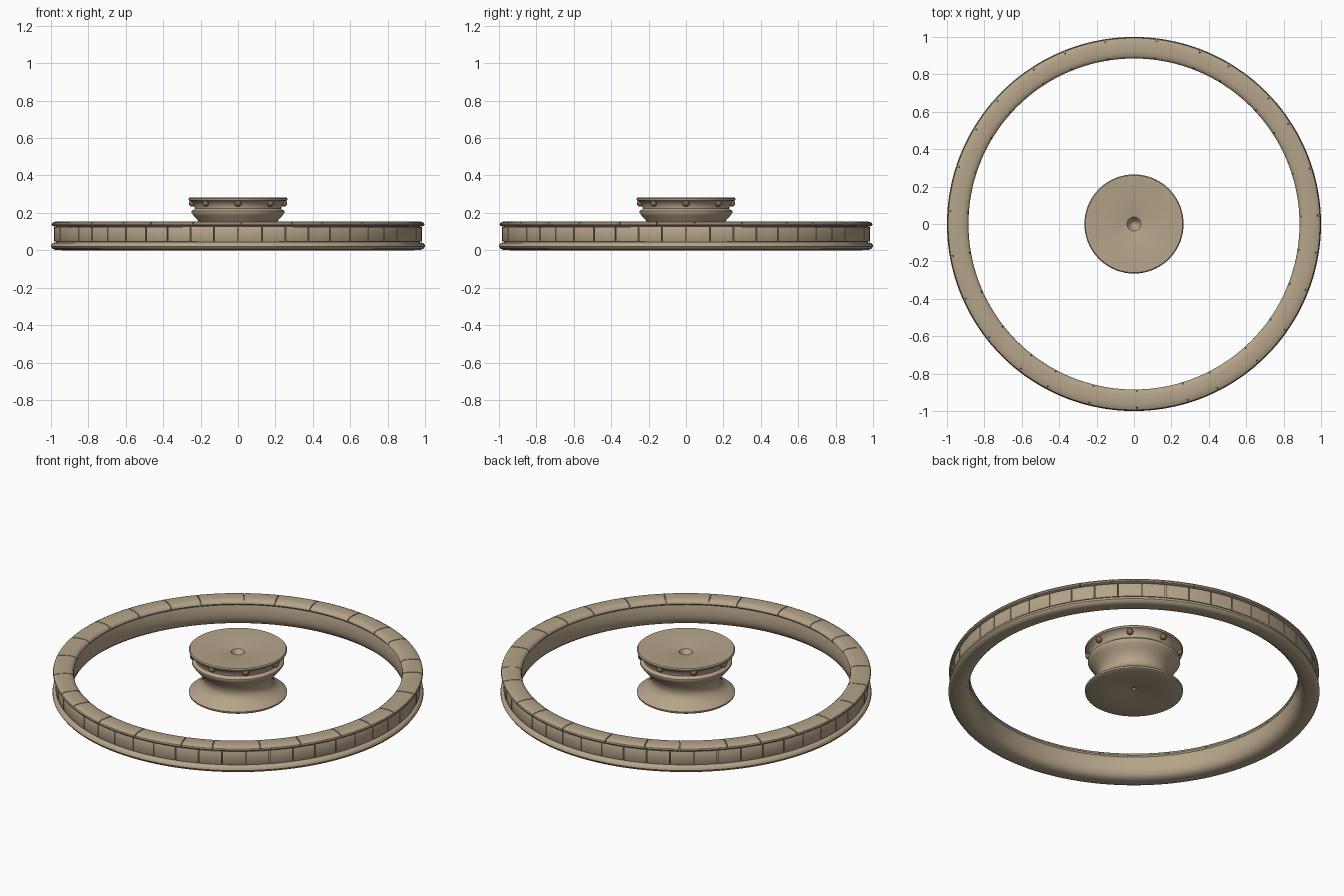
import bpy, bmesh
from math import cos, sin, radians, tau, ceil

if "Cube" in bpy.data.objects:
    bpy.data.objects.remove(bpy.data.objects["Cube"], do_unlink=True)


def material(name, rgb):
    m = bpy.data.materials.new(name)
    m.use_nodes = True
    m.diffuse_color = (*rgb, 1)
    m.node_tree.nodes["Principled BSDF"].inputs["Base Color"].default_value = (*rgb, 1)
    return m


stone = material("warm_stone", (0.46, 0.37, 0.25))
brass = material("brown_brass", (0.24, 0.15, 0.06))


def sweep(bm, profile, a0=0.0, a1=tau, steps=144, closed=True):
    """Turn an (r, z) profile about the z axis; part turns get end caps."""
    full = abs(a1 - a0 - tau) < 1e-6
    rings = []
    for i in range(steps if full else steps + 1):
        a = a0 + (a1 - a0) * i / steps
        rings.append([bm.verts.new((r * cos(a), r * sin(a), z)) for r, z in profile])
    n = len(profile)
    for i in range(steps):
        p, q = rings[i], rings[(i + 1) % len(rings)]
        for j in range(n if closed else n - 1):
            k = (j + 1) % n
            bm.faces.new((p[j], q[j], q[k], p[k]))
    if not full:
        bm.faces.new(rings[0])
        bm.faces.new(rings[-1])


def finish(bm, name, mat, angle=40):
    bmesh.ops.remove_doubles(bm, verts=bm.verts, dist=1e-5)
    bmesh.ops.recalc_face_normals(bm, faces=bm.faces)
    me = bpy.data.meshes.new(name)
    bm.to_mesh(me)
    bm.free()
    me.materials.append(mat)
    ob = bpy.data.objects.new(name, me)
    bpy.context.collection.objects.link(ob)
    bpy.ops.object.select_all(action="DESELECT")
    ob.select_set(True)
    bpy.context.view_layer.objects.active = ob
    bpy.ops.object.shade_smooth_by_angle(angle=radians(angle))
    return ob


def segments(name, profile, angles, gap):
    """Blocks between successive joint angles, parted by a thin gap."""
    bm = bmesh.new()
    for a, b in zip(angles, angles[1:] + [angles[0] + 360]):
        sweep(bm, profile, radians(a + gap / 2), radians(b - gap / 2), ceil((b - a) / 2.5))
    return finish(bm, name, stone)


# Ring body: rounded foot, smooth inner wall, recessed core behind the blocks
bm = bmesh.new()
sweep(bm, [(0.94, 0), (0.975, 0.002), (0.992, 0.008), (1, 0.02), (0.998, 0.031),
           (0.99, 0.039), (0.974, 0.043), (0.974, 0.13), (0.983, 0.135), (0.98, 0.145),
           (0.96, 0.149), (0.915, 0.149), (0.896, 0.143), (0.891, 0.125), (0.887, 0.1),
           (0.885, 0.07), (0.888, 0.045), (0.897, 0.02), (0.915, 0.005)])
finish(bm, "ring_body", stone)

# Upright blocks around the outer wall
segments("wall_blocks",
         [(0.96, 0.046), (0.982, 0.046), (0.984, 0.05), (0.984, 0.121), (0.982, 0.125), (0.96, 0.125)],
         [i * 7.5 for i in range(48)], 0.3)

# Rounded coping stones of uneven length along the top
joints = [2.6, 17.5, 33, 43, 59, 69, 83, 99, 112, 123, 138, 149, 162, 176, 190, 204,
          218, 232, 242, 256, 271, 287, 297, 312, 325, 339, 351]
segments("coping_stones",
         [(0.891, 0.125), (0.885, 0.133), (0.888, 0.143), (0.898, 0.151), (0.92, 0.155),
          (0.96, 0.155), (0.982, 0.152), (0.994, 0.146), (0.997, 0.139), (0.994, 0.132),
          (0.985, 0.128)], joints, 0.3)

# Spool-shaped hub with dished ends and a small pit at each centre
bm = bmesh.new()
sweep(bm, [(0, 0.215), (0.02, 0.235), (0.037, 0.262), (0.06, 0.267), (0.14, 0.274),
           (0.25, 0.282), (0.26, 0.282), (0.265, 0.276), (0.263, 0.267), (0.25, 0.261),
           (0.24, 0.25), (0.232, 0.235), (0.231, 0.223), (0.24, 0.216), (0.248, 0.21),
           (0.249, 0.202), (0.238, 0.186), (0.218, 0.164), (0.199, 0.138), (0.19, 0.112),
           (0.191, 0.09), (0.204, 0.068), (0.228, 0.047), (0.255, 0.034), (0.265, 0.026),
           (0.263, 0.016), (0.255, 0.011), (0.14, 0.021), (0.03, 0.032), (0.012, 0.036),
           (0, 0.055)], steps=96, closed=False)
finish(bm, "hub_spool", stone, 45)

# Eight studs below the upper rim of the hub
bm = bmesh.new()
for i in range(8):
    a = tau * i / 8
    stud = bmesh.ops.create_uvsphere(bm, u_segments=16, v_segments=10, radius=0.018)["verts"]
    bmesh.ops.translate(bm, verts=stud, vec=(0.245 * cos(a), 0.245 * sin(a), 0.251))
finish(bm, "hub_studs", brass)
